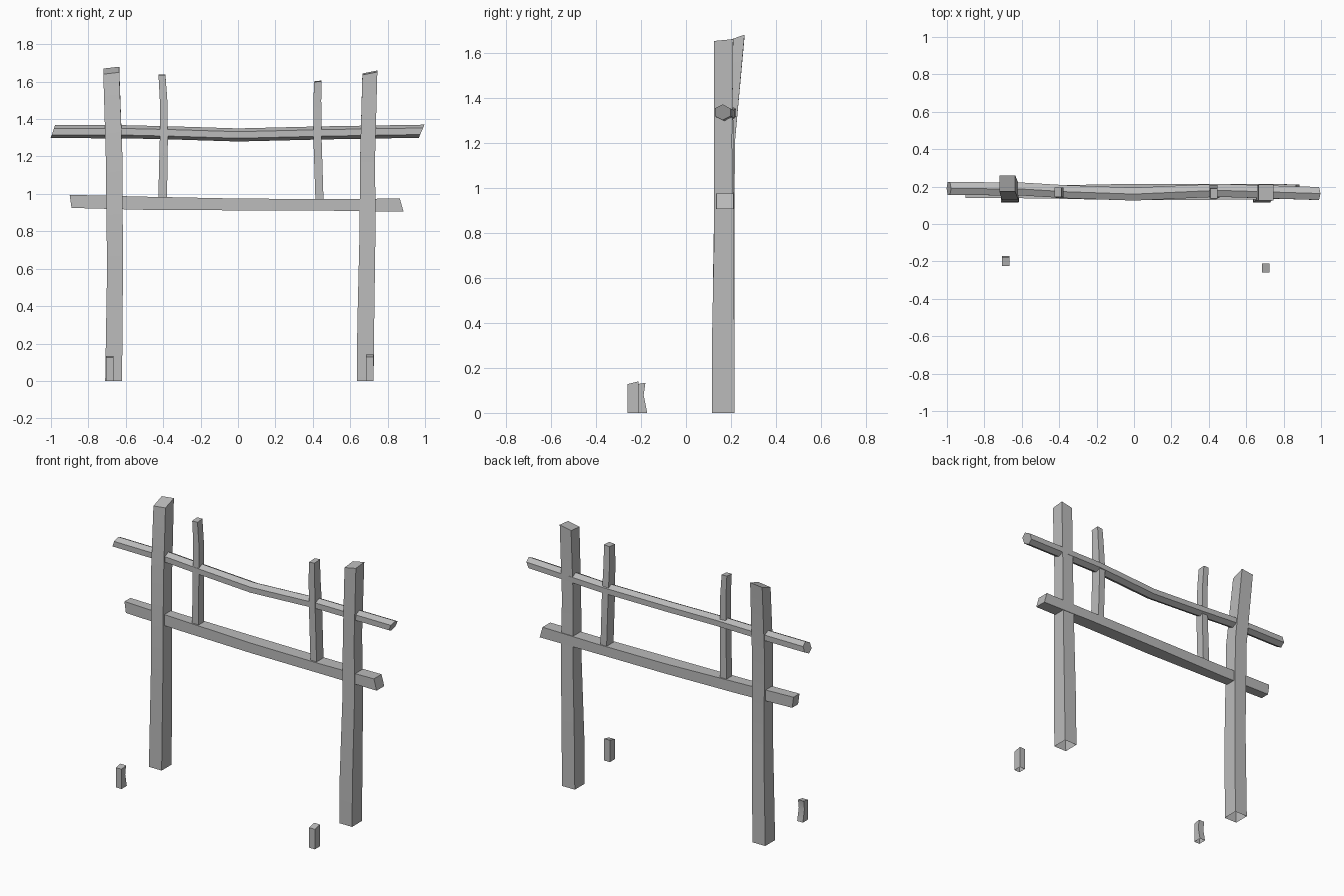
import bpy, bmesh, math
from mathutils import Vector

cube = bpy.data.objects.get("Cube")
if cube:
    bpy.data.objects.remove(cube, do_unlink=True)

wood = bpy.data.materials.new("grey wood")
wood.use_nodes = True
GREY = (0.5, 0.5, 0.5, 1)
wood.diffuse_color = GREY
wood.node_tree.nodes["Principled BSDF"].inputs["Base Color"].default_value = GREY


def loft(name, rings, close_start=True):
    """Skin matching rings of points into one timber."""
    bm = bmesh.new()
    loops = [[bm.verts.new(p) for p in ring] for ring in rings]
    n = len(loops[0])
    for a, b in zip(loops, loops[1:]):
        for i in range(n):
            j = (i + 1) % n
            bm.faces.new((a[i], a[j], b[j], b[i]))
    bm.faces.new(loops[-1])
    start = bm.faces.new(loops[0][::-1])
    bmesh.ops.recalc_face_normals(bm, faces=bm.faces)
    if not close_start:
        bmesh.ops.delete(bm, geom=[start], context='FACES_ONLY')
    mesh = bpy.data.meshes.new(name)
    bm.to_mesh(mesh)
    bm.free()
    mesh.materials.append(wood)
    obj = bpy.data.objects.new(name, mesh)
    bpy.context.collection.objects.link(obj)
    bpy.ops.object.select_all(action='DESELECT')
    obj.select_set(True)
    bpy.context.view_layer.objects.active = obj
    bpy.ops.object.shade_smooth_by_angle(angle=math.radians(30))
    return obj


def upright(name, sections, tilt):
    """Sections are (z, x0, x1, y0, y1); tilt is the top's rise along x and y."""
    rings = [[Vector(p) for p in ((x0, y0, z), (x1, y0, z), (x1, y1, z), (x0, y1, z))]
             for z, x0, x1, y0, y1 in sections]
    centre = sum(rings[-1], Vector()) / 4
    for p in rings[-1]:
        p.z += math.copysign(tilt[0], p.x - centre.x) + math.copysign(tilt[1], p.y - centre.y)
    return loft(name, rings, close_start=False)


# Main posts, slightly bent
upright("right_post", [
    (0, -.71, -.62, .115, .215), (.6, -.70, -.615, .12, .215),
    (1.2, -.707, -.618, .13, .217), (1.66, -.72, -.635, .175, .26)], (.005, -.015))
upright("left_post", [
    (0, .635, .725, .115, .215), (.3, .638, .728, .115, .215),
    (.8, .65, .735, .125, .212), (1.2, .653, .733, .125, .205),
    (1.648, .665, .745, .125, .21)], (.008, .004))

# Struts between the beams
upright("right_strut", [
    (.95, -.427, -.38, .145, .20), (1.3, -.418, -.375, .14, .195),
    (1.5, -.418, -.378, .145, .195), (1.637, -.425, -.388, .145, .195)], (0, .002))
upright("left_strut", [
    (.94, .415, .458, .14, .21), (1.3, .403, .447, .14, .21),
    (1.5, .403, .445, .137, .195), (1.602, .408, .447, .135, .19)], (.002, .002))

# Small stakes in front
upright("right_stake", [
    (0, -.705, -.665, -.225, -.172), (.08, -.705, -.665, -.225, -.188),
    (.13, -.705, -.665, -.225, -.18)], (0, -.004))
upright("left_stake", [
    (0, .685, .725, -.26, -.21), (.08, .685, .725, -.26, -.21),
    (.134, .685, .725, -.26, -.21)], (0, .006))

# Lower beam: square section (x at bottom, x at top, y0, y1, z0, z1)
beam = [(-.89, -.90, .14, .20, .925, .995), (-.5, -.5, .137, .205, .915, .985),
        (0, 0, .127, .215, .912, .975), (.5, .5, .13, .215, .91, .972),
        (.885, .865, .135, .212, .905, .975)]
loft("lower_beam", [[(b, y0, z0), (b, y1, z0), (t, y1, z1), (t, y0, z1)]
                    for b, t, y0, y1, z0, z1 in beam])

# Upper rail: six-sided section (x, y, z, x slant)
rail = [(-.99, .19, 1.333, .012), (-.6, .187, 1.332, 0), (-.35, .172, 1.326, 0),
        (0, .16, 1.315, 0), (.45, .18, 1.326, 0), (.982, .163, 1.335, .015)]
angles = [math.radians(30 + 60 * k) for k in range(6)]
loft("upper_rail", [[(x + s * math.sin(a), y + .04 * math.cos(a), z + .035 * math.sin(a))
                     for a in angles] for x, y, z, s in rail])
